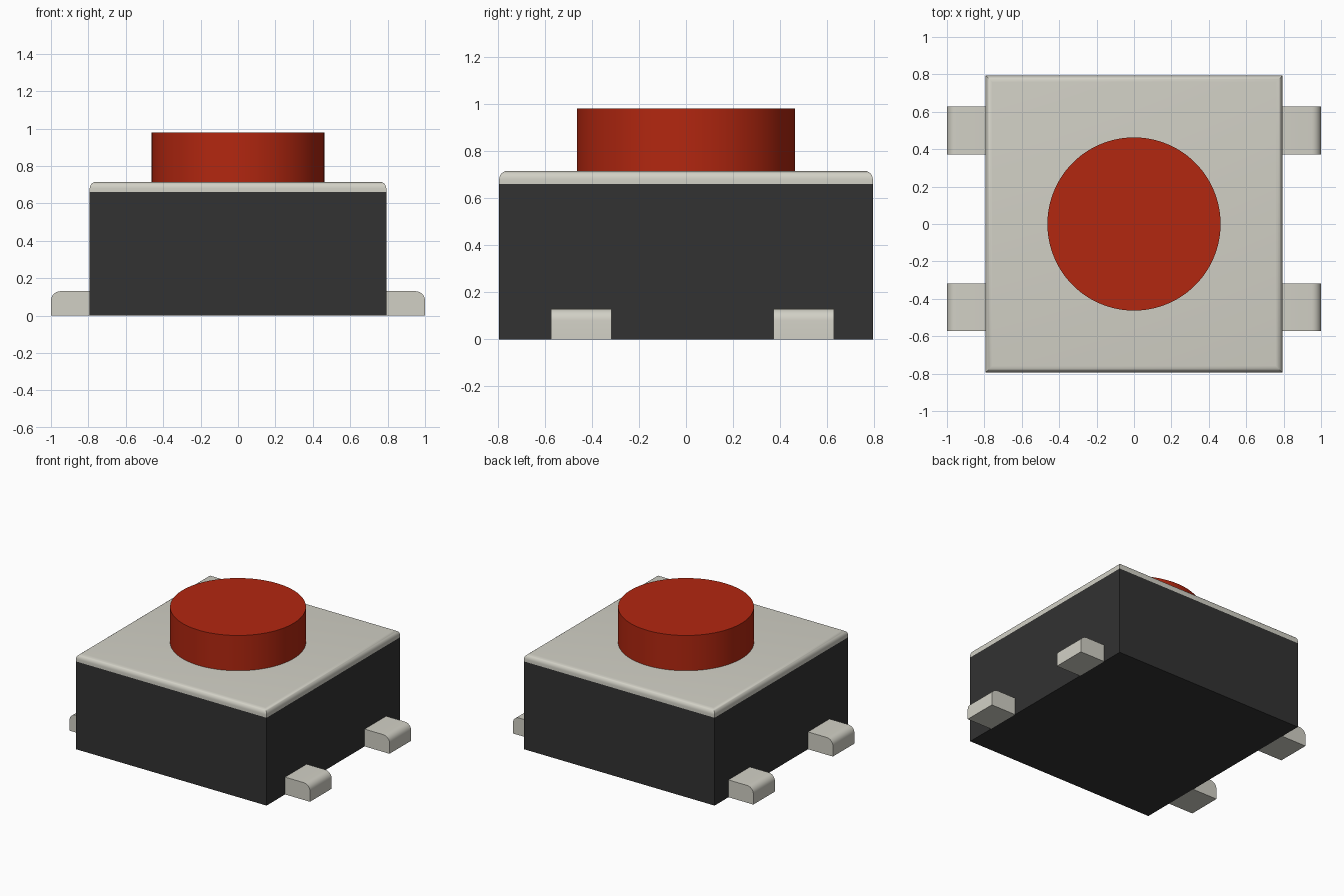
import bpy, bmesh, math
from mathutils import Matrix

cube = bpy.data.objects.get("Cube")
if cube:
    bpy.data.objects.remove(cube, do_unlink=True)


def material(name, rgb):
    m = bpy.data.materials.new(name)
    m.use_nodes = True
    m.diffuse_color = (*rgb, 1)
    bsdf = next(n for n in m.node_tree.nodes if n.type == 'BSDF_PRINCIPLED')
    bsdf.inputs["Base Color"].default_value = (*rgb, 1)
    bsdf.inputs["Roughness"].default_value = 0.6
    return m


black = material("black plastic", (0.032, 0.032, 0.032))
metal = material("pale grey metal", (0.64, 0.63, 0.56))
red = material("red plastic", (0.45, 0.02, 0.005))


def finish(bm, name, mat, smooth=True):
    mesh = bpy.data.meshes.new(name)
    bm.to_mesh(mesh)
    bm.free()
    obj = bpy.data.objects.new(name, mesh)
    bpy.context.collection.objects.link(obj)
    mesh.materials.append(mat)
    if smooth:
        bpy.ops.object.select_all(action='DESELECT')
        obj.select_set(True)
        bpy.context.view_layer.objects.active = obj
        bpy.ops.object.shade_smooth_by_angle(angle=math.radians(35))
    return obj


def box(name, mat, lo, hi, round_edge=None, radius=0.0):
    """Box from corner lo to corner hi; edges passing round_edge get a fillet."""
    bm = bmesh.new()
    size = [b - a for a, b in zip(lo, hi)]
    mid = [(a + b) / 2 for a, b in zip(lo, hi)]
    bmesh.ops.create_cube(bm, size=1, matrix=Matrix.Translation(mid) @ Matrix.Diagonal((*size, 1)))
    if round_edge:
        edges = [e for e in bm.edges if all(round_edge(v.co) for v in e.verts)]
        bmesh.ops.bevel(bm, geom=edges, offset=radius, segments=6, profile=0.5, affect='EDGES')
    return finish(bm, name, mat, round_edge is not None)


HALF, BODY_TOP, COVER_TOP, BUTTON_TOP = 0.793, 0.66, 0.715, 0.98

# Housing and the metal cover with rounded upper rim
box("housing", black, (-HALF, -HALF, 0), (HALF, HALF, BODY_TOP))
box("cover", metal, (-HALF, -HALF, BODY_TOP), (HALF, HALF, COVER_TOP),
    lambda co: co.z > COVER_TOP - 0.001, 0.035)

# Round push button
bm = bmesh.new()
depth = BUTTON_TOP - COVER_TOP + 0.02
bmesh.ops.create_cone(bm, cap_ends=True, segments=96, radius1=0.463, radius2=0.463, depth=depth,
                      matrix=Matrix.Translation((0, 0, BUTTON_TOP - depth / 2)))
finish(bm, "button", red)

# Four terminals, each rounded on its outer upper edge
for side, sx in (("left", 1), ("right", -1)):
    for place, y in (("front", -0.445), ("back", 0.5)):
        x0, x1 = sorted((sx * HALF, sx * 1.0))
        box(f"{side}_{place}_terminal", metal, (x0, y - 0.128, 0), (x1, y + 0.128, 0.13),
            lambda co: abs(co.x) > 0.99 and co.z > 0.12, 0.05)
